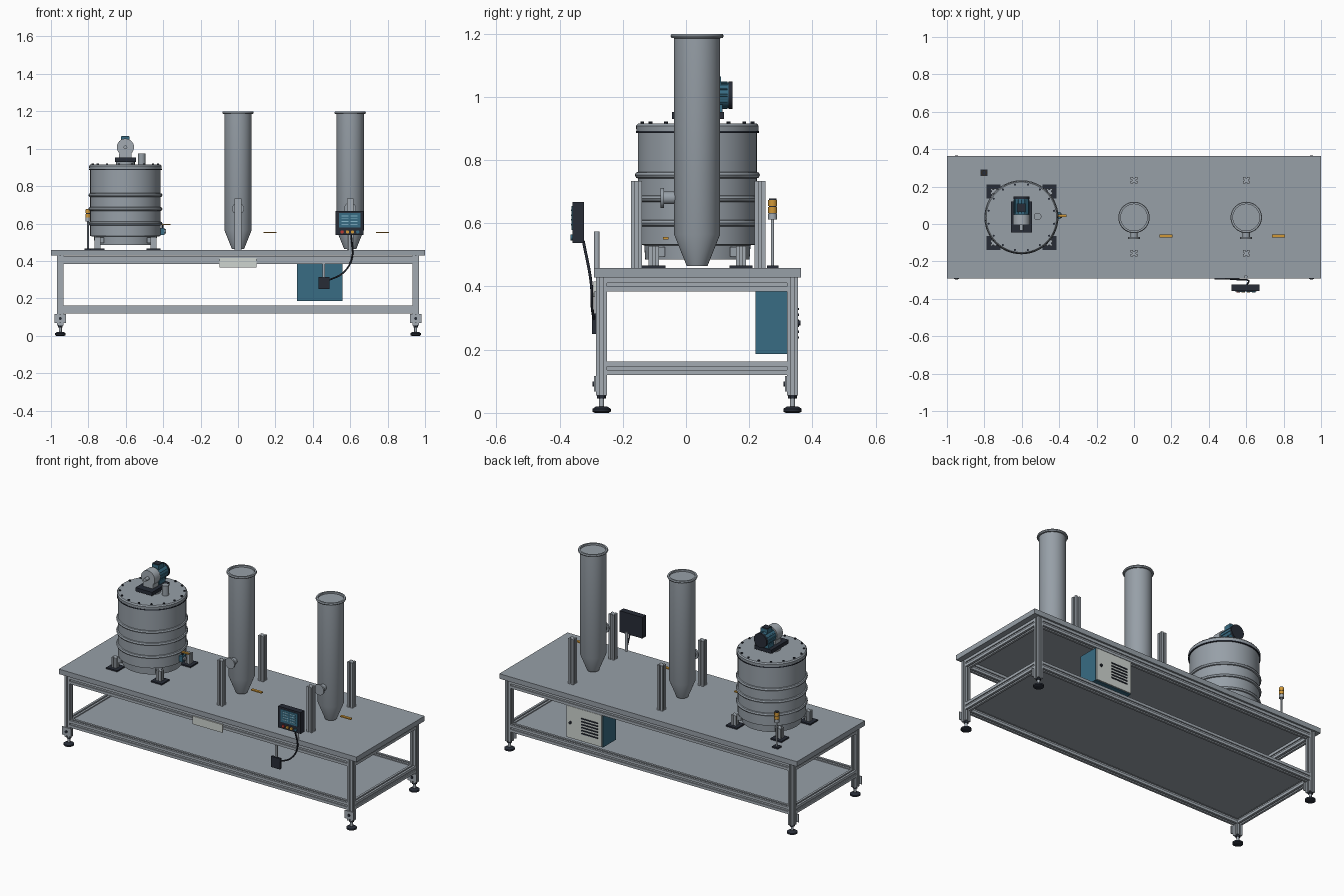
import bpy, bmesh
from math import pi, cos, sin
from mathutils import Vector

if "Cube" in bpy.data.objects:
    bpy.data.objects.remove(bpy.data.objects["Cube"])


def material(name, rgb):
    m = bpy.data.materials.new(name)
    m.use_nodes = True
    m.diffuse_color = (*rgb, 1)
    m.node_tree.nodes["Principled BSDF"].inputs["Base Color"].default_value = (*rgb, 1)
    return m


STEEL = material("brushed steel", (0.31, 0.35, 0.39))
ALU = material("aluminium", (0.37, 0.41, 0.45))
TEAL = material("teal paint", (0.04, 0.15, 0.23))
DARK = material("dark plastic", (0.02, 0.025, 0.037))
ORANGE = material("orange", (0.65, 0.32, 0.04))
CREAM = material("cream paint", (0.62, 0.66, 0.63))
PALE = material("pale blue", (0.25, 0.48, 0.6))
RED = material("red", (0.5, 0.04, 0.03))


def finish(name, bm, mat, smooth=False):
    bmesh.ops.recalc_face_normals(bm, faces=bm.faces)
    me = bpy.data.meshes.new(name)
    bm.to_mesh(me)
    bm.free()
    me.materials.append(mat)
    ob = bpy.data.objects.new(name, me)
    bpy.context.scene.collection.objects.link(ob)
    if smooth:
        bpy.ops.object.select_all(action='DESELECT')
        ob.select_set(True)
        bpy.context.view_layer.objects.active = ob
        bpy.ops.object.shade_smooth_by_angle(angle=0.6)
    return ob


def box(name, xs, ys, zs, mat):
    bm = bmesh.new()
    bmesh.ops.create_cube(bm, size=1)
    for v in bm.verts:
        v.co = [r[0] if c < 0 else r[1] for c, r in zip(v.co, (xs, ys, zs))]
    return finish(name, bm, mat)


def block(name, c, size, mat):
    return box(name, *[(p - s / 2, p + s / 2) for p, s in zip(c, size)], mat)


def cyl(name, a, b, r, mat, seg=24):
    a, b = Vector(a), Vector(b)
    bm = bmesh.new()
    bmesh.ops.create_cone(bm, cap_ends=True, segments=seg, radius1=r, radius2=r, depth=(b - a).length)
    rot = Vector((0, 0, 1)).rotation_difference(b - a)
    for v in bm.verts:
        v.co = rot @ v.co + (a + b) / 2
    return finish(name, bm, mat, True)


def lathe(name, x, y, profile, mat, seg=48):
    """Spin (radius, height) points around a vertical axis."""
    bm = bmesh.new()
    rings = [[bm.verts.new((x + r * cos(2 * pi * i / seg), y + r * sin(2 * pi * i / seg), z))
              for i in range(seg)] for r, z in profile]
    for p, q in zip(rings, rings[1:]):
        for i in range(seg):
            j = (i + 1) % seg
            bm.faces.new((p[i], p[j], q[j], q[i]))
    bm.faces.new(rings[0])
    bm.faces.new(rings[-1])
    return finish(name, bm, mat, True)


def slot_bar(name, a, b, w, h, mat=ALU):
    """Extruded bar with a slot along each of its four sides."""
    a, b = Vector(a), Vector(b)
    bm = bmesh.new()
    pts = []
    for k in range(4):
        for u, v in ((-.5, -.5), (-.13, -.5), (-.13, -.32), (.13, -.32), (.13, -.5)):
            for _ in range(k):
                u, v = -v, u
            pts.append((u * w, v * h))
    axis = max(range(3), key=lambda i: abs((b - a)[i]))
    side = {0: (1, 2), 1: (0, 2), 2: (0, 1)}[axis]
    loops = []
    for end in (a, b):
        loop = []
        for u, v in pts:
            co = end.copy()
            co[side[0]] += u
            co[side[1]] += v
            loop.append(bm.verts.new(co))
        loops.append(loop)
    n = len(pts)
    for i in range(n):
        j = (i + 1) % n
        bm.faces.new((loops[0][i], loops[0][j], loops[1][j], loops[1][i]))
    for loop in loops:
        bm.faces.new(loop)
    return finish(name, bm, mat)


# Table: top, shelf, slotted frame, levelling feet
LX, YF, YB, W = 0.95, -0.267, 0.337, 0.035
box("table_top", (-1, 1), (-0.291, 0.364), (0.429, 0.459), STEEL)
box("lower_shelf", (-LX, LX), (YF, YB), (0.148, 0.156), STEEL)
for x in (-LX, LX):
    for y in (YF, YB):
        slot_bar("leg", (x, y, 0.055), (x, y, 0.429), W, W)
        lathe("foot", x, y, [(0.022, 0), (0.029, 0.004), (0.029, 0.013), (0.018, 0.02)], DARK, 24)
        cyl("foot_stem", (x, y, 0.015), (x, y, 0.056), 0.008, ALU, 12)
        cyl("foot_nut", (x, y, 0.045), (x, y, 0.056), 0.014, DARK, 6)
        block("leg_plate", (x, y - 0.0205, 0.092), (0.06, 0.006, 0.048), ALU)
        cyl("plate_bolt", (x, y - 0.023, 0.092), (x, y - 0.029, 0.092), 0.008, DARK, 12)
for z in (0.141, 0.406):
    for y in (YF, YB):
        slot_bar("long_rail", (-LX + W / 2, y, z), (LX - W / 2, y, z), W, 0.043)
    for x in (-LX, LX):
        slot_bar("end_rail", (x, YF + W / 2, z), (x, YB - W / 2, z), W, 0.043)
box("name_plate", (-0.1, 0.1), (-0.292, -0.285), (0.366, 0.415), CREAM)

# Mixing tank: shell with rolled hoops, lid, bolts
TX, TY = -0.602, 0.036
lathe("tank_shell", TX, TY, [(0.165, 0.485), (0.168, 0.53), (0.188, 0.533), (0.188, 0.9)], STEEL, 64)
for z in (0.6, 0.678, 0.752):
    lathe("tank_hoop", TX, TY, [(0.186, z - 0.011), (0.194, z - 0.008), (0.198, z),
                                (0.194, z + 0.008), (0.186, z + 0.011)], STEEL, 64)
lathe("tank_lid", TX, TY, [(0.193, 0.892), (0.194, 0.908), (0.188, 0.915)], STEEL, 64)
lathe("lid_seal", TX, TY, [(0.1945, 0.886), (0.1945, 0.892)], DARK, 64)
for i in range(16):
    a = 2 * pi * (i + 0.5) / 16
    x, y = TX + 0.178 * cos(a), TY + 0.178 * sin(a)
    cyl("lid_bolt", (x, y, 0.913), (x, y, 0.921), 0.006, DARK, 8)
for sx in (-1, 1):
    for sy in (-1, 1):
        x, y = TX + sx * 0.15, TY + sy * 0.138
        block("tank_foot_plate", (x, y, 0.463), (0.074, 0.074, 0.008), DARK)
        slot_bar("tank_leg", (x, y, 0.466), (x, y, 0.528), 0.032, 0.032)
        block("tank_leg_bracket", (x - sx * 0.02, y - sy * 0.02, 0.51), (0.03, 0.03, 0.03), STEEL)
cyl("lid_pipe", (-0.515, 0.04, 0.91), (-0.515, 0.04, 0.975), 0.02, STEEL)

# Agitator drive on the lid
box("drive_base", (-0.658, -0.546), (-0.045, 0.12), (0.93, 0.952), DARK)
cyl("drive_neck", (TX, TY, 0.91), (TX, TY, 0.935), 0.05, STEEL)
cyl("gearbox", (TX, -0.005, 1.008), (TX, 0.05, 1.008), 0.046, ALU, 32)
cyl("gearbox_shaft", (TX, -0.035, 1.008), (TX, 0, 1.008), 0.01, ALU, 16)
box("gearbox_foot", (-0.635, -0.569), (-0.005, 0.05), (0.95, 0.975), ALU)
cyl("motor", (TX, 0.05, 1.005), (TX, 0.137, 1.005), 0.04, TEAL, 32)
cyl("motor_fan_cover", (TX, 0.135, 1.005), (TX, 0.147, 1.005), 0.043, DARK, 32)
box("motor_foot", (-0.635, -0.569), (0.06, 0.115), (0.95, 0.975), TEAL)
box("terminal_box", (-0.625, -0.579), (0.065, 0.11), (1.035, 1.064), TEAL)
box("terminal_lid", (-0.622, -0.582), (0.068, 0.107), (1.064, 1.068), DARK)
for i in range(12):
    a = 2 * pi * i / 12
    x, z = TX + 0.039 * cos(a), 1.005 + 0.039 * sin(a)
    cyl("motor_fin", (x, 0.055, z), (x, 0.132, z), 0.004, TEAL, 6)

# Drain valve
cyl("drain_pipe", (-0.44, 0.045, 0.558), (-0.385, 0.045, 0.558), 0.012, STEEL, 16)
box("valve_body", (-0.417, -0.392), (0.027, 0.063), (0.54, 0.576), TEAL)
cyl("valve_stem", (-0.404, 0.045, 0.57), (-0.404, 0.045, 0.595), 0.005, DARK, 10)
box("valve_handle", (-0.41, -0.36), (0.038, 0.052), (0.591, 0.598), ORANGE)

# Two column hoppers with posts, spouts and slide handles
for x in (0, 0.6):
    y = 0.035
    lathe("column", x, y, [(0.033, 0.465), (0.073, 0.565), (0.073, 1.185), (0.081, 1.186), (0.084, 1.192),
                           (0.081, 1.199), (0.071, 1.199), (0.071, 1.188)], STEEL, 48)
    cyl("spout", (x, -0.03, 0.68), (x, -0.08, 0.68), 0.02, STEEL)
    cyl("spout_flange", (x, -0.07, 0.68), (x, -0.08, 0.68), 0.032, STEEL, 32)
    for py in (-0.157, 0.234):
        slot_bar("post", (x, py, 0.457), (x, py, 0.733), W, W)
    box("slide_handle", (x + 0.137, x + 0.207), (-0.072, -0.056), (0.549, 0.556), ORANGE)

# Signal lamp
block("lamp_base", (-0.802, 0.274, 0.463), (0.04, 0.036, 0.008), DARK)
cyl("lamp_pole", (-0.802, 0.274, 0.465), (-0.802, 0.274, 0.615), 0.005, ALU, 12)
for z, mat in ((0.612, ALU), (0.633, ORANGE), (0.655, ORANGE)):
    cyl("lamp_segment", (-0.802, 0.274, z), (-0.802, 0.274, z + 0.019), 0.014, mat, 20)
    cyl("lamp_divider", (-0.802, 0.274, z + 0.018), (-0.802, 0.274, z + 0.023), 0.012, DARK, 20)

# Control panel on its pole
box("panel_case", (0.52, 0.672), (-0.359, -0.323), (0.538, 0.667), DARK)
box("panel_screen", (0.54, 0.655), (-0.362, -0.355), (0.578, 0.655), TEAL)
for i in range(4):
    for sx in range(2):
        x, z = 0.553 + sx * 0.048, 0.638 - i * 0.015
        box("screen_line", (x, x + 0.038), (-0.3635, -0.36), (z, z + 0.005), PALE)
for x, mat in ((0.557, RED), (0.585, ORANGE), (0.612, ORANGE), (0.64, TEAL)):
    cyl("panel_button", (x, -0.355, 0.555), (x, -0.366, 0.555), 0.009, mat, 16)
cyl("panel_pole", (0.598, -0.282, 0.44), (0.598, -0.282, 0.573), 0.009, ALU, 16)

# Junction box and cable
box("junction_box", (0.43, 0.49), (-0.298, -0.284), (0.25, 0.315), DARK)
box("junction_strap", (0.453, 0.466), (-0.29, -0.283), (0.31, 0.385), ALU)
cu = bpy.data.curves.new("cable", 'CURVE')
cu.dimensions = '3D'
cu.bevel_depth = 0.0045
cu.resolution_u = 6
sp = cu.splines.new('BEZIER')
path = [(0.605, -0.325, 0.545), (0.608, -0.3, 0.41), (0.56, -0.297, 0.335), (0.48, -0.291, 0.295)]
sp.bezier_points.add(len(path) - 1)
for p, co in zip(sp.bezier_points, path):
    p.co = co
    p.handle_left_type = p.handle_right_type = 'AUTO'
cu.materials.append(DARK)
bpy.context.scene.collection.objects.link(bpy.data.objects.new("cable", cu))

# Electrical cabinet with louvred door
box("cabinet", (0.315, 0.56), (0.22, 0.347), (0.187, 0.387), TEAL)
box("cabinet_door", (0.319, 0.556), (0.345, 0.354), (0.191, 0.383), CREAM)
for i in range(6):
    z = 0.235 + i * 0.018
    box("door_louvre", (0.345, 0.455), (0.352, 0.358), (z, z + 0.007), DARK)
cyl("door_lock", (0.528, 0.352, 0.285), (0.528, 0.362, 0.285), 0.008, DARK, 16)
